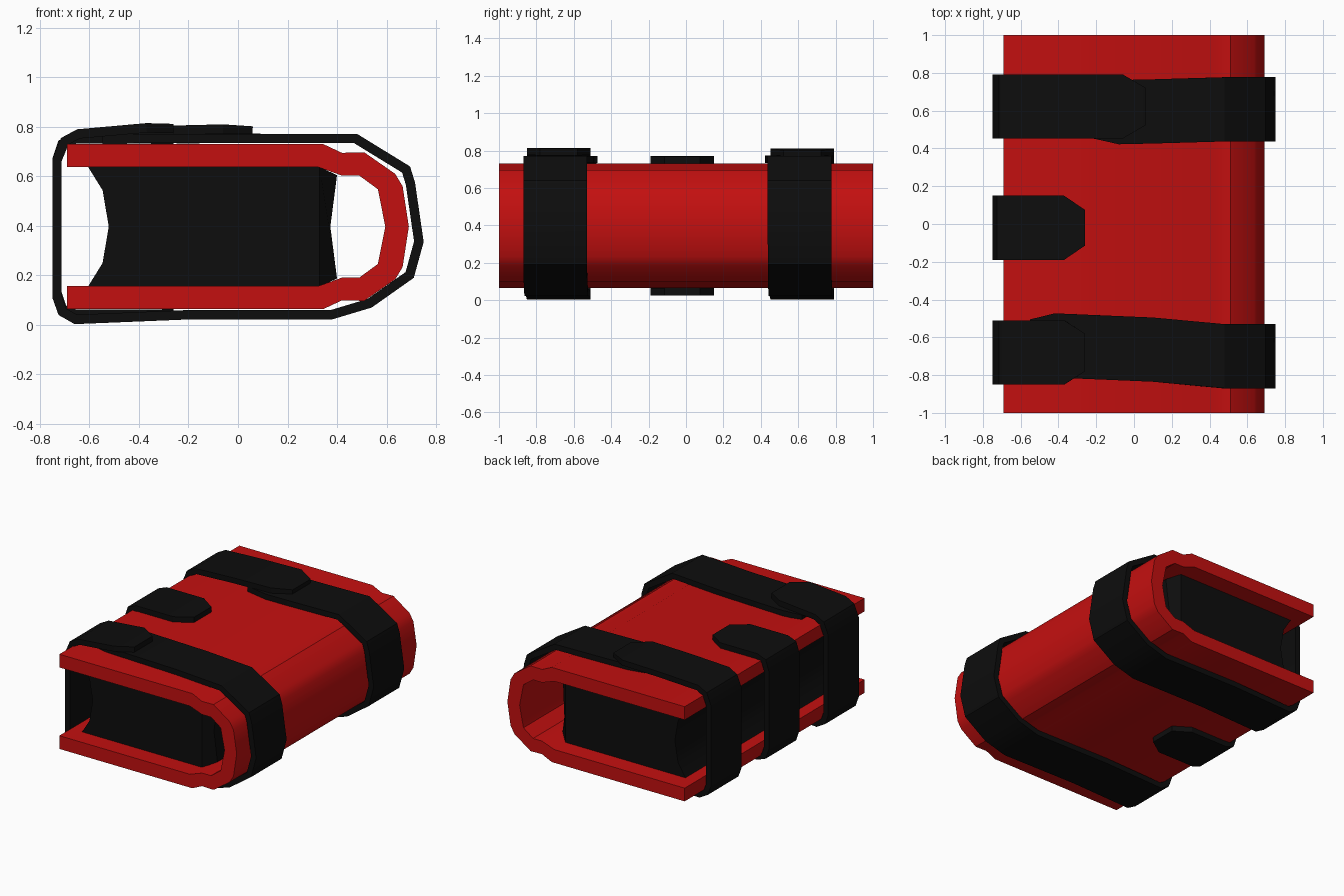
import bpy, bmesh, math

if "Cube" in bpy.data.objects:
    bpy.data.objects.remove(bpy.data.objects["Cube"])


def material(name, colour):
    m = bpy.data.materials.new(name)
    m.diffuse_color = colour
    m.use_nodes = True
    m.node_tree.nodes["Principled BSDF"].inputs["Base Color"].default_value = m.diffuse_color
    return m


RED = material("red", (0.55, 0.005, 0.005, 1))
BLACK = material("black", (0.004, 0.004, 0.004, 1))


def finish(name, bm, mat, angle=30, thickness=0):
    me = bpy.data.meshes.new(name)
    bm.to_mesh(me)
    bm.free()
    ob = bpy.data.objects.new(name, me)
    bpy.context.collection.objects.link(ob)
    me.materials.append(mat)
    bpy.ops.object.select_all(action='DESELECT')
    ob.select_set(True)
    bpy.context.view_layer.objects.active = ob
    if thickness:
        mod = ob.modifiers.new("thickness", 'SOLIDIFY')
        mod.thickness = thickness
        mod.offset = -1
        mod.use_even_offset = True
        bpy.ops.object.modifier_apply(modifier=mod.name)
    bpy.ops.object.shade_smooth_by_angle(angle=math.radians(angle))
    return ob


def prism(pts, y):
    """Closed xz outline extruded from -y to y."""
    bm = bmesh.new()
    a = [bm.verts.new((x, -y, z)) for x, z in pts]
    b = [bm.verts.new((x, y, z)) for x, z in pts]
    n = len(pts)
    for i in range(n):
        j = (i + 1) % n
        bm.faces.new((a[i], a[j], b[j], b[i]))
    bm.faces.new(a)
    bm.faces.new(b[::-1])
    bmesh.ops.recalc_face_normals(bm, faces=bm.faces)
    return bm, a, b


def strap(name, pts):
    """Ribbon along outer points (x, z, y centre, half width)."""
    bm = bmesh.new()
    rows = [(bm.verts.new((x, y - h, z)), bm.verts.new((x, y + h, z))) for x, z, y, h in pts]
    for p, q in zip(rows, rows[1:]):
        bm.faces.new((p[0], q[0], q[1], p[1]))
    return finish(name, bm, BLACK, 28, 0.038)


# Red shell, a U lying on its side, mirrored about z = 0.397
MID = 0.397
outer = [(-0.69, 0.73), (0.345, 0.73), (0.42, 0.695), (0.51, 0.697), (0.635, 0.61), (0.665, 0.56)]
inner = [(-0.69, 0.637), (0.325, 0.637), (0.42, 0.603), (0.49, 0.603), (0.565, 0.548)]


def mirrored(pts, tip):
    return pts + [(tip, MID)] + [(x, 2 * MID - z) for x, z in reversed(pts)]


bm, _, _ = prism(mirrored(outer, 0.69) + mirrored(inner, 0.595)[::-1], 1)
finish("shell", bm, RED)

# Black padded core with waisted sides and tapered right corners
core = [(0.33, 0.637), (0.4, 0.605), (0.373, MID), (0.4, 0.187), (0.33, 0.156),
        (-0.605, 0.156), (-0.547, 0.25), (-0.522, MID), (-0.547, 0.544), (-0.605, 0.637)]
bm, a, b = prism(core, 0.87)
for side, s in ((a, -1), (b, 1)):
    bmesh.ops.connect_verts(bm, verts=[side[0], side[4]])
    for v in side[1:4]:
        v.co.y = s * 0.8
finish("core", bm, BLACK)

# Shared route of the long straps: right end, underside, left end
W = 0.17
route = [(0.48, 0.772, 0), (0.695, 0.64, 0), (0.715, 0.575, 0), (0.75, 0.335, 0), (0.71, 0.19, 0.02),
         (0.54, 0.07, 0.15), (0.38, 0.022, 0.3), (-0.2, 0.022, 0.7), (-0.66, 0.003, 1), (-0.725, 0.04, 1),
         (-0.75, 0.11, 1), (-0.75, 0.67, 1), (-0.715, 0.755, 1), (-0.65, 0.79, 1)]


def long_strap(name, head, y_right, y_left, tail):
    body = [(x, z, y_right + t * (y_left - y_right), W) for x, z, t in route]
    strap(name, head + body + tail)


long_strap("front_strap",
           [(-0.55, 0.762, -0.645, 0.14), (-0.42, 0.772, -0.643, W), (0.1, 0.772, -0.665, W)],
           -0.7, -0.68,
           [(-0.37, 0.815, -0.68, W), (-0.26, 0.812, -0.68, 0.1)])
long_strap("back_strap",
           [(-0.25, 0.77, 0.59, 0.13), (-0.08, 0.773, 0.592, W), (0.1, 0.772, 0.596, W)],
           0.607, 0.622,
           [(-0.35, 0.803, 0.622, W), (-0.06, 0.81, 0.622, W), (0.06, 0.802, 0.622, 0.1)])

# Short middle strap hugging the open side, tips tapered
half = [(-0.26, 0.768, 0.095), (-0.37, 0.77, W), (-0.66, 0.77, W), (-0.725, 0.745, W), (-0.75, 0.67, W)]
lower = [(x, 2 * MID - z, -0.02, h) for x, z, h in half]
upper = [(x, z, -0.02, h) for x, z, h in reversed(half)]
strap("middle_strap", lower + upper)
